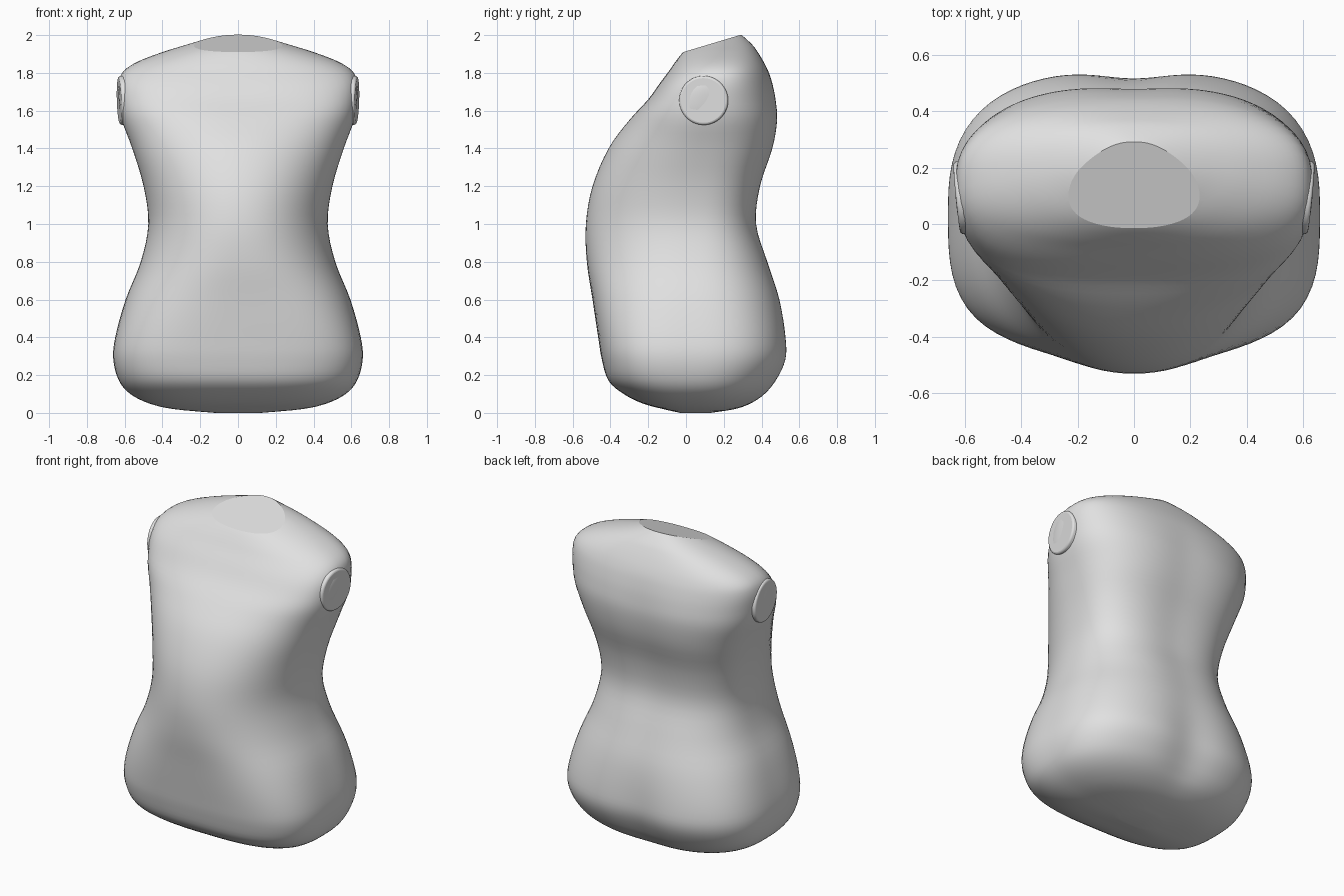
import bpy, bmesh, math
from mathutils import Vector, Matrix

if "Cube" in bpy.data.objects:
    bpy.data.objects.remove(bpy.data.objects["Cube"])

grey = bpy.data.materials.new("light grey")
grey.diffuse_color = (0.75, 0.75, 0.75, 1)
grey.use_nodes = True
grey.node_tree.nodes["Principled BSDF"].inputs["Base Color"].default_value = grey.diffuse_color

# Torso slices: z, half width, front y, back y
SLICES = [
    (0, 0.12, -0.03, 0.13),
    (0.02, 0.34, -0.12, 0.26),
    (0.05, 0.47, -0.23, 0.35),
    (0.1, 0.57, -0.33, 0.43),
    (0.17, 0.63, -0.41, 0.49),
    (0.28, 0.66, -0.445, 0.54),
    (0.4, 0.65, -0.465, 0.54),
    (0.6, 0.595, -0.495, 0.505),
    (0.8, 0.515, -0.525, 0.44),
    (1, 0.475, -0.53, 0.38),
    (1.2, 0.5, -0.495, 0.4),
    (1.4, 0.56, -0.41, 0.465),
    (1.55, 0.615, -0.3, 0.49),
    (1.66, 0.632, -0.2, 0.48),
    (1.75, 0.632, -0.135, 0.458),
    (1.81, 0.605, -0.09, 0.435),
    (1.86, 0.53, -0.055, 0.41),
    (1.91, 0.4, -0.015, 0.38),
    (1.95, 0.27, 0.03, 0.35),
    (2, 0.11, 0.1, 0.295),
    (2.03, 0.06, 0.14, 0.25),
]
SEG, SUB = 96, 4


def bump(z, centre, width):
    return math.exp(-((z - centre) / width) ** 2)


def smooth_rows(rows):
    """Catmull-Rom interpolation between the slices."""
    out = []
    for i in range(len(rows) - 1):
        p = [rows[max(0, min(len(rows) - 1, i + k))] for k in (-1, 0, 1, 2)]
        for s in range(SUB):
            t = s / SUB
            out.append([b + 0.5 * t * (c - a + t * (2 * a - 5 * b + 4 * c - d
                                                    + t * (3 * (b - c) + d - a)))
                        for a, b, c, d in zip(*p)])
    out.append(rows[-1])
    return out


def ring(bm, row):
    """Rounded slice: squarer at hips and shoulders, with a hollow along the spine."""
    z, w, front, back = row
    cy = 0.04 + 0.16 * bump(z, 2, 0.4)
    n_front = 2.05 + 1.2 * bump(z, 0.3, 0.4) + 0.9 * bump(z, 1.72, 0.15) - 0.4 * bump(z, 2, 0.08)
    n_back = 2.2 + 0.6 * bump(z, 1.3, 0.5) + 0.5 * bump(z, 0.35, 0.3)
    hollow = 0.01 + 0.02 * bump(z, 0.25, 0.25)
    verts = []
    for k in range(SEG):
        a = 2 * math.pi * k / SEG
        c, s = math.cos(a), math.sin(a)
        depth, n = (back - cy, n_back) if s > 0 else (cy - front, n_front)
        r = (abs(c / w) ** n + abs(s / depth) ** n) ** (-1 / n)
        x, y = r * c, cy + r * s
        if s > 0 and z < 1.8:
            y -= hollow * bump(x, 0, 0.17) * s * min(1, z * 8, (1.8 - z) * 5)
        verts.append(bm.verts.new((x, y, max(z, 0))))
    return verts


def finish(bm, name):
    bmesh.ops.recalc_face_normals(bm, faces=bm.faces)
    mesh = bpy.data.meshes.new(name)
    bm.to_mesh(mesh)
    bm.free()
    mesh.materials.append(grey)
    obj = bpy.data.objects.new(name, mesh)
    bpy.context.collection.objects.link(obj)


# Torso: loft the slices
bm = bmesh.new()
rings = [ring(bm, r) for r in smooth_rows(SLICES)]
for lo, hi in zip(rings, rings[1:]):
    for k in range(SEG):
        j = (k + 1) % SEG
        bm.faces.new((lo[k], lo[j], hi[j], hi[k]))
bm.faces.new(rings[0][::-1])
bm.faces.new(rings[-1])
for f in bm.faces:
    f.smooth = True

# Neck: slanted flat cut
cut = bmesh.ops.bisect_plane(bm, geom=bm.verts[:] + bm.edges[:] + bm.faces[:],
                             plane_co=(0, 0.285, 2), plane_no=Vector((0, -0.3, 1)).normalized(),
                             clear_outer=True)
rim = [e for e in cut["geom_cut"] if isinstance(e, bmesh.types.BMEdge)]
for f in bmesh.ops.holes_fill(bm, edges=rim, sides=0)["faces"]:
    f.smooth = False
for e in rim:
    e.smooth = False
finish(bm, "torso")

# Arm sockets: shallow rounded discs on both shoulders
for side, name in ((1, "right_arm_socket"), (-1, "left_arm_socket")):
    bm = bmesh.new()
    bmesh.ops.create_cone(bm, cap_ends=True, segments=48, radius1=0.13, radius2=0.13, depth=0.06)
    edges = [e for e in bm.edges if all(v.co.z > 0 for v in e.verts)]
    bmesh.ops.bevel(bm, geom=edges, offset=0.012, segments=3, profile=0.5, affect='EDGES')
    for f in bm.faces:
        f.smooth = len(f.verts) == 4
    normal = Vector((side, -0.1, -0.03)).normalized()
    rot = Vector((0, 0, 1)).rotation_difference(normal).to_matrix().to_4x4()
    bm.transform(Matrix.Translation((side * 0.6, 0.095, 1.655)) @ rot)
    finish(bm, name)
